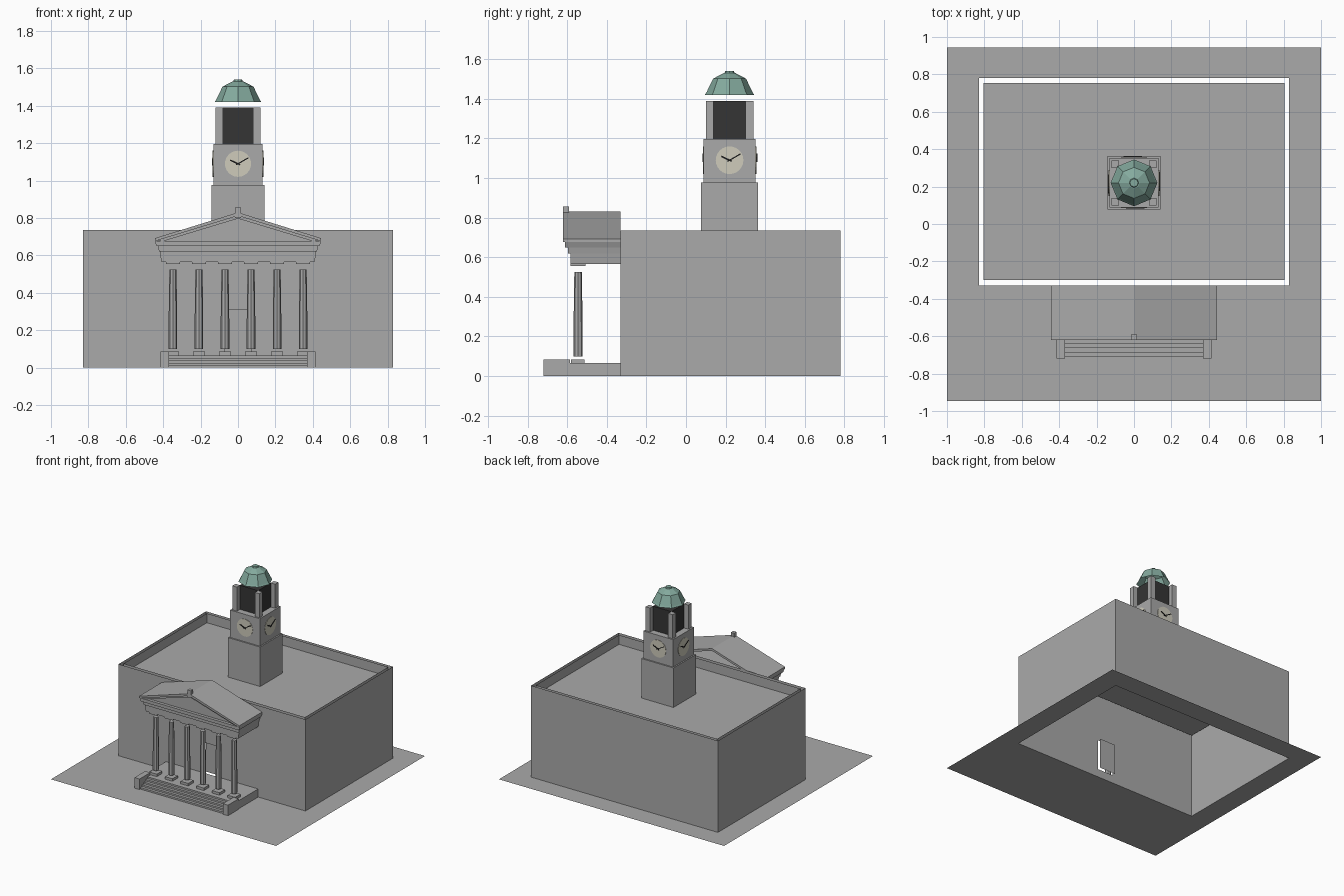
import bpy, bmesh, math
from mathutils import Matrix, Vector

cube = bpy.data.objects.get("Cube")
if cube:
    bpy.data.objects.remove(cube, do_unlink=True)


def material(name, rgb):
    m = bpy.data.materials.new(name)
    m.use_nodes = True
    m.diffuse_color = (*rgb, 1)
    m.node_tree.nodes["Principled BSDF"].inputs["Base Color"].default_value = (*rgb, 1)
    return m


STONE = material("grey stone", (0.4, 0.4, 0.4))
COPPER = material("green copper", (0.23, 0.4, 0.34))
DIAL = material("cream dial", (0.62, 0.6, 0.5))
DARK = material("dark louvre", (0.035, 0.035, 0.035))
BLACK = material("black hands", (0.01, 0.01, 0.01))


def finish(name, bm, mat, fix_normals=True):
    if fix_normals:
        bmesh.ops.recalc_face_normals(bm, faces=bm.faces)
    me = bpy.data.meshes.new(name)
    bm.to_mesh(me)
    bm.free()
    me.materials.append(mat)
    ob = bpy.data.objects.new(name, me)
    bpy.context.collection.objects.link(ob)
    return ob


def box(name, x, y, z, mat=STONE):
    """Box from three (low, high) ranges."""
    bm = bmesh.new()
    size = [r[1] - r[0] for r in (x, y, z)]
    mid = [(r[1] + r[0]) / 2 for r in (x, y, z)]
    bmesh.ops.create_cube(bm, size=1, matrix=Matrix.Translation(mid) @ Matrix.Diagonal((*size, 1)))
    return finish(name, bm, mat)


def quads(name, faces, mat=STONE):
    """Open sheet made of a few flat faces."""
    bm = bmesh.new()
    for pts in faces:
        bm.faces.new([bm.verts.new(p) for p in pts])
    return finish(name, bm, mat, False)


def prism(name, profile, y0, y1, mat=STONE):
    """Profile in x and z pushed along y."""
    bm = bmesh.new()
    f = bm.faces.new([bm.verts.new((x, y0, z)) for x, z in profile])
    r = bmesh.ops.extrude_face_region(bm, geom=[f])
    verts = [v for v in r["geom"] if isinstance(v, bmesh.types.BMVert)]
    bmesh.ops.translate(bm, verts=verts, vec=(0, y1 - y0, 0))
    return finish(name, bm, mat)


def turned(name, profile, sides, centre, mat, cap_bottom=True):
    """Faceted stack of rings from (radius, height) pairs."""
    bm = bmesh.new()
    rings = [[bm.verts.new((centre[0] + r * math.cos(2 * math.pi * i / sides),
                            centre[1] + r * math.sin(2 * math.pi * i / sides), z))
              for i in range(sides)] for r, z in profile]
    for a, b in zip(rings, rings[1:]):
        for i in range(sides):
            j = (i + 1) % sides
            bm.faces.new((a[i], a[j], b[j], b[i]))
    bm.faces.new(rings[-1])
    if cap_bottom:
        bm.faces.new(rings[0][::-1])
    return finish(name, bm, mat)


def wall_loop(x, y0, y1):
    return [(-x, y0), (x, y0), (x, y1), (-x, y1)]


def upright(a, b, z0, z1):
    return [(*a, z0), (*b, z0), (*b, z1), (*a, z1)]


# Ground sheet with the building footprint left open
outer = wall_loop(1, -0.945, 0.945)
foot = wall_loop(0.83, -0.33, 0.78)
quads("ground", [[(*outer[i], 0), (*outer[(i + 1) % 4], 0), (*foot[(i + 1) % 4], 0), (*foot[i], 0)]
                 for i in range(4)])

# Main walls, front wall split around the doorway
TOP, ROOF, SILL, HEAD, DOOR = 0.735, 0.66, 0.065, 0.31, 0.07
walls = [upright(foot[i], foot[(i + 1) % 4], 0, TOP) for i in (1, 2, 3)]
for x0, x1, z0, z1 in ((-0.83, -DOOR, 0, TOP), (DOOR, 0.83, 0, TOP),
                       (-DOOR, DOOR, 0, SILL), (-DOOR, DOOR, HEAD, TOP)):
    walls.append(upright((x0, -0.33), (x1, -0.33), z0, z1))
quads("main_walls", walls)
quads("door", [upright((-DOOR, -0.303), (DOOR, -0.303), SILL, HEAD)])

# Sunken flat roof and the inner side of the parapet
inner = wall_loop(0.805, -0.30, 0.755)
quads("flat_roof", [[(*p, ROOF) for p in inner]])
quads("parapet_inside", [upright(inner[(i + 1) % 4], inner[i], ROOF, TOP) for i in range(4)])

# Portico floor, steps and cheek blocks
box("portico_floor", (-0.41, 0.41), (-0.62, -0.33), (0, SILL))
for i in range(5):
    box(f"step_{i + 1}", (-0.37, 0.37), (-0.71 + 0.023 * i, -0.60), (0, 0.013 * (i + 1)))
for side, s in (("left", 1), ("right", -1)):
    box(f"{side}_cheek", sorted((s * 0.37, s * 0.415)), (-0.72, -0.585), (0, 0.085))

# Six columns with pads and capitals
for i in range(6):
    x = -0.348 + 0.1392 * i
    box(f"column_pad_{i + 1}", (x - 0.033, x + 0.033), (-0.58, -0.512), (SILL, 0.085))
    turned(f"column_{i + 1}", [(0.023, 0.10), (0.023, 0.25), (0.019, 0.525)], 8, (x, -0.545), STONE)
    box(f"capital_{i + 1}", (x - 0.037, x + 0.037), (-0.582, -0.508), (0.555, 0.568))

# Entablature: stacked courses, each leaning slightly outwards
courses = [(0.41, 0.418, -0.583, 0.565, 0.62), (0.422, 0.428, -0.595, 0.62, 0.65),
           (0.435, 0.445, -0.612, 0.65, 0.676)]
for i, (x0, x1, y, z0, z1) in enumerate(courses):
    prism(f"entablature_{i + 1}", [(-x0, z0), (x0, z0), (x1, z1), (-x1, z1)], y, -0.33)

# Pediment: recessed gable, sloping roof slabs, raking moulding and ridge block
prism("gable", [(-0.40, 0.676), (0.40, 0.676), (0, 0.797)], -0.588, -0.57)
for side, s in (("left", 1), ("right", -1)):
    prism(f"{side}_roof_slab", [(0, 0.83), (s * 0.445, 0.692), (s * 0.445, 0.676), (0, 0.812)],
          -0.62, -0.33)
    prism(f"{side}_raking_moulding", [(0, 0.812), (s * 0.43, 0.681), (s * 0.40, 0.676), (0, 0.797)],
          -0.608, -0.588)
box("ridge_block", (-0.015, 0.015), (-0.62, -0.59), (0.80, 0.857))

# Clock tower
CY = 0.22
box("tower_base", (-0.143, 0.143), (CY - 0.143, CY + 0.143), (ROOF, 0.977))
H = 0.132
box("clock_stage", (-H, H), (CY - H, CY + H), (0.977, 1.197))
box("louvre_core", (-0.082, 0.082), (CY - 0.082, CY + 0.082), (1.197, 1.39), DARK)
for sx in (-1, 1):
    for sy in (-1, 1):
        name = ("back" if sy > 0 else "front") + ("_left" if sx > 0 else "_right") + "_pier"
        box(name, sorted((sx * 0.08, sx * 0.12)),
            sorted((CY + sy * 0.08, CY + sy * 0.12)), (1.197, 1.39))


# Clock dial and hands on each side, built facing front then turned round the tower
def plate(name, points, depth, turn, mat):
    bm = bmesh.new()
    bm.faces.new([bm.verts.new((x, -depth, z)) for x, z in points])
    r = bmesh.ops.extrude_face_region(bm, geom=bm.faces[:])
    bmesh.ops.translate(bm, vec=(0, 0.003, 0),
                        verts=[v for v in r["geom"] if isinstance(v, bmesh.types.BMVert)])
    bmesh.ops.transform(bm, verts=bm.verts,
                        matrix=Matrix.Translation((0, CY, 1.09)) @ Matrix.Rotation(turn, 4, "Z"))
    finish(name, bm, mat)


def hand(angle, length, width):
    d = Vector((math.cos(angle), math.sin(angle)))
    n = Vector((-d.y, d.x)) * width
    return [-d * 0.012 - n, d * length - n, d * length + n, -d * 0.012 + n]


ring = [(0.07 * math.cos(math.tau * i / 24), 0.07 * math.sin(math.tau * i / 24)) for i in range(24)]
for i, side in enumerate(("front", "left", "back", "right")):
    turn = i * math.pi / 2
    plate(f"{side}_dial", ring, H + 0.003, turn, DIAL)
    plate(f"{side}_minute_hand", hand(math.radians(30), 0.064, 0.003), H + 0.008, turn, BLACK)
    plate(f"{side}_hour_hand", hand(math.radians(155), 0.046, 0.004), H + 0.008, turn, BLACK)

# Eight-sided copper dome with a small flat cap
turned("dome", [(0.125, 1.42), (0.117, 1.432), (0.083, 1.502), (0.03, 1.53)],
       8, (0, CY), COPPER, False)
turned("dome_cap", [(0.026, 1.528), (0.022, 1.54)], 8, (0, CY), COPPER)
